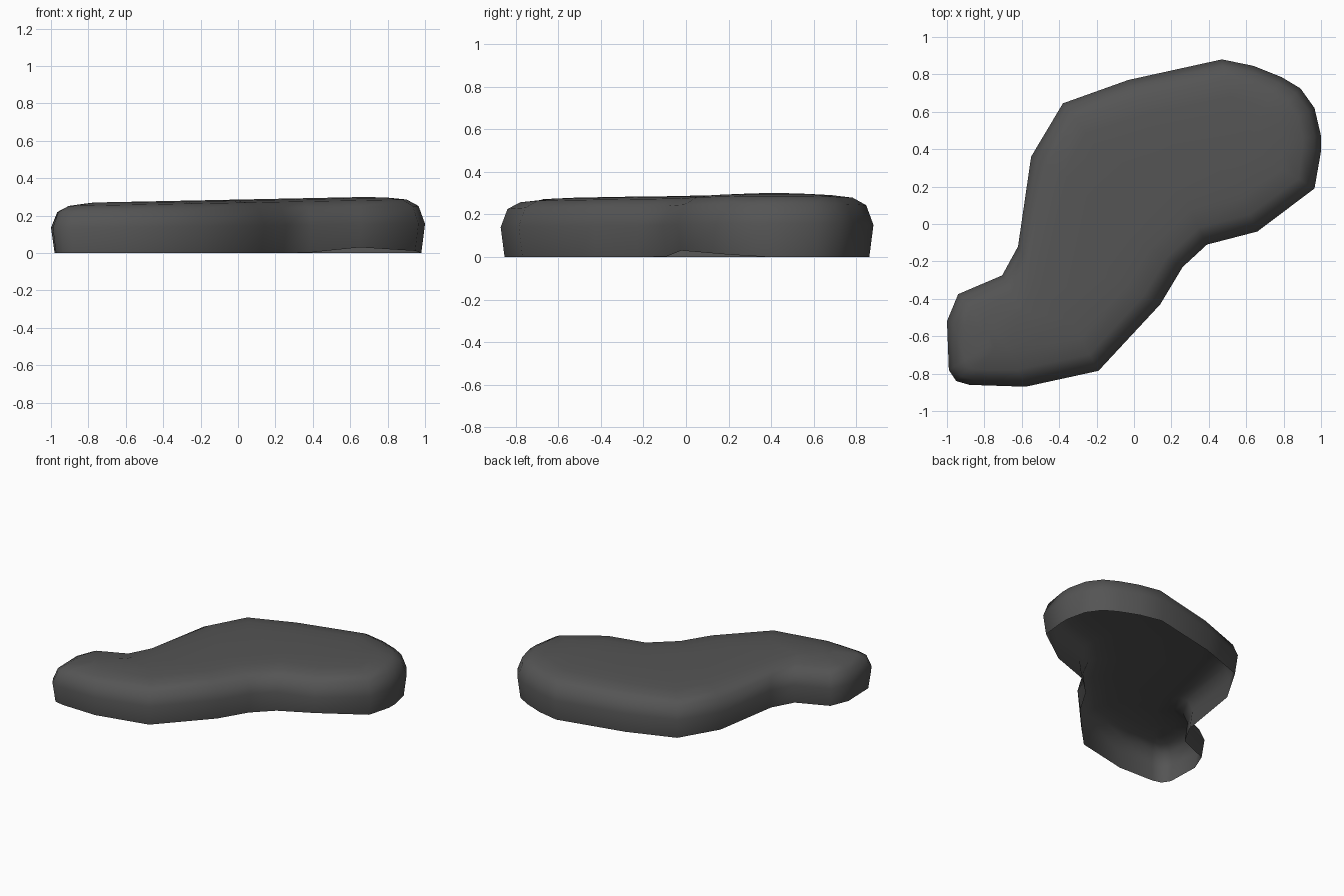
import bpy, bmesh
from mathutils import Vector
from mathutils.geometry import intersect_point_line

cube = bpy.data.objects.get("Cube")
if cube:
    bpy.data.objects.remove(cube, do_unlink=True)

# Footprint of the slab at its widest height
OUTLINE = [Vector(p) for p in (
    (-.38, .645), (-.03, .77), (.47, .88), (.64, .845), (.79, .785),
    (.89, .725), (.965, .62), (1, .47), (1, .39), (.965, .19),
    (.66, -.04), (.39, -.11), (.26, -.23), (.14, -.43), (-.19, -.785),
    (-.58, -.87), (-.88, -.86), (-.95, -.84), (-.99, -.78), (-1, -.52),
    (-.94, -.375), (-.705, -.275), (-.62, -.12), (-.55, .36))]
# Middle line that the upper rings shrink towards
SPINE = [Vector(p) for p in ((-.7, -.6), (-.3, -.38), (0, .15), (.58, .42))]


def nearest_on_spine(p):
    best = None
    for a, b in zip(SPINE, SPINE[1:]):
        q, t = intersect_point_line(p, a, b)
        q = a.lerp(b, min(max(t, 0), 1))
        if best is None or (q - p).length < (best - p).length:
            best = q
    return best


def top_height(x):
    return .28 + .02 * x


def rim_height(p):
    # the lower rim lifts a little beside the hollow of the bend
    return .04 * max(0, 1 - (p - Vector((.75, 0))).length / .4)


# Each ring: inset towards the spine, share of the top height
RINGS = ((.02, 0), (0, .52), (.035, .84), (.1, .96), (.2, 1), (.32, 1.02))

bm = bmesh.new()
rings = []
for inset, level in RINGS:
    ring = []
    for p in OUTLINE:
        to_spine = nearest_on_spine(p) - p
        reach = min(inset, to_spine.length * .75)
        q = p + to_spine.normalized() * reach
        z = rim_height(p) if level == 0 else level * top_height(q.x)
        ring.append(bm.verts.new((q.x, q.y, z)))
    rings.append(ring)

# Side walls and rounded shoulder, open underneath
count = len(OUTLINE)
for low, high in zip(rings, rings[1:]):
    for i in range(count):
        j = (i + 1) % count
        bm.faces.new((low[j], low[i], high[i], high[j]))
# Flat top
cap = bm.faces.new(rings[-1][::-1])
bmesh.ops.triangulate(bm, faces=[cap])
for face in bm.faces:
    face.smooth = True

mesh = bpy.data.meshes.new("stone_slab")
bm.to_mesh(mesh)
bm.free()
slab = bpy.data.objects.new("stone_slab", mesh)
bpy.context.collection.objects.link(slab)

stone = bpy.data.materials.new("dark_grey_stone")
stone.use_nodes = True
colour = (.09, .09, .09, 1)
stone.diffuse_color = colour
stone.node_tree.nodes["Principled BSDF"].inputs["Base Color"].default_value = colour
mesh.materials.append(stone)
